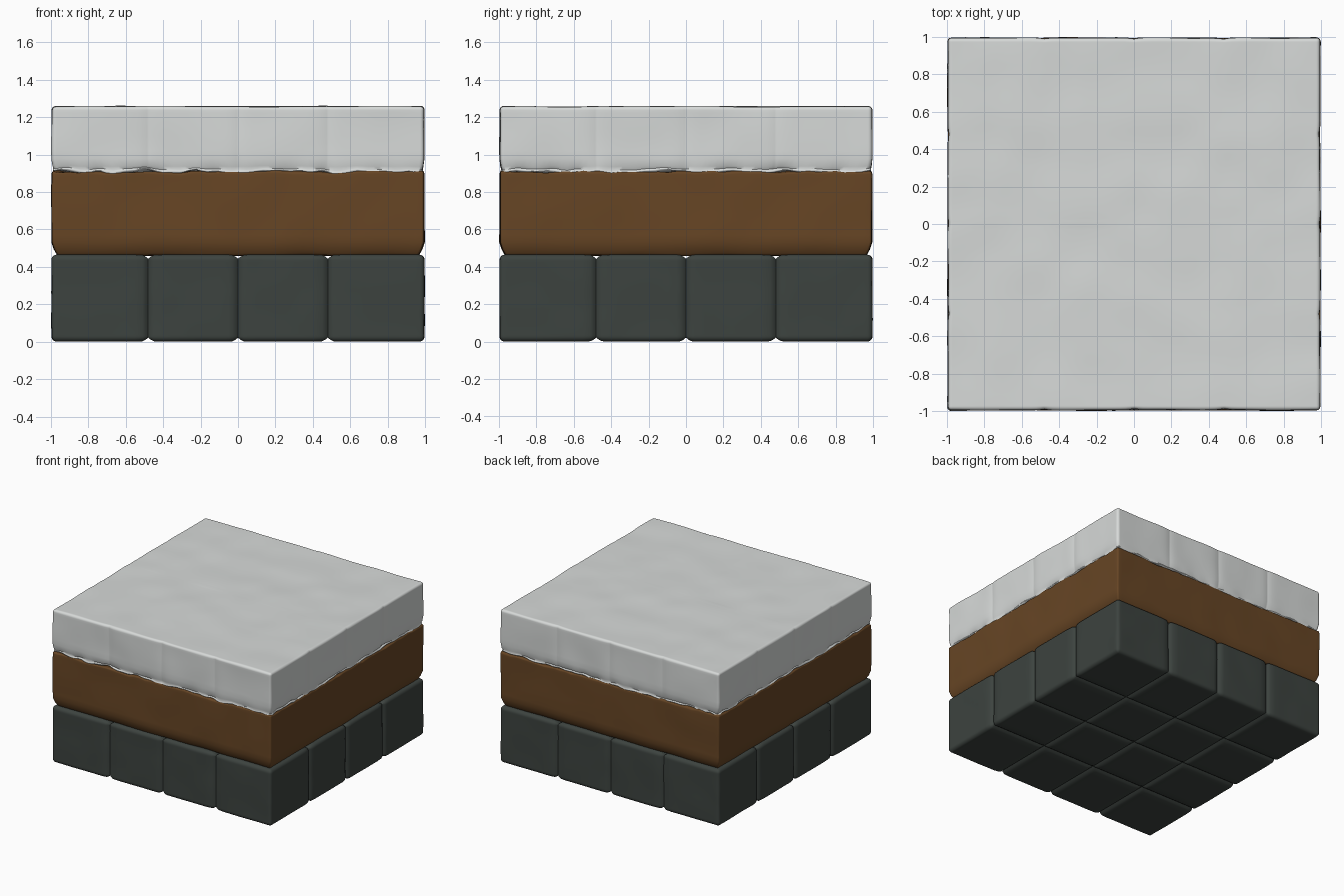
import bpy, bmesh, math
from mathutils import Vector, noise

if "Cube" in bpy.data.objects:
    bpy.data.objects.remove(bpy.data.objects["Cube"])

def material(name, rgb):
    m = bpy.data.materials.new(name)
    m.diffuse_color = (*rgb, 1)
    m.use_nodes = True
    m.node_tree.nodes["Principled BSDF"].inputs["Base Color"].default_value = m.diffuse_color
    return m

SNOW = material("snow white", (0.68, 0.70, 0.69))
DIRT = material("dirt brown", (0.135, 0.060, 0.018))
STONE = material("dark stone", (0.046, 0.056, 0.050))
SEAMS = (-0.48, 0.0, 0.48)

def smoothstep(a, b, t):
    t = min(1, max(0, (t - a) / (b - a)))
    return t * t * (3 - 2 * t)

def ticks(lo, hi, step, radius, seams=()):
    """Grid lines along one axis, denser in the rounded edges and at seams."""
    n = round((hi - lo) / step)
    vals = {round(lo + (hi - lo) * i / n, 4) for i in range(n + 1)}
    for k in (0.25, 0.5, 0.75, 1):
        vals |= {round(lo + radius * k, 4), round(hi - radius * k, 4)}
    for s in seams:
        vals |= {round(s + d, 4) for d in (-.03, -.015, -.006, 0, .006, .015, .03)}
    return sorted(vals)

def layer(name, z0, z1, half, radius, mat, deform, seams=(), step=0.05):
    """Rounded box with gridded sides, pushed about by deform(p, n)."""
    flat = ticks(-half, half, step, radius, seams)
    tall = ticks(z0, z1, 0.04, radius)
    axes = (flat, flat, tall)
    bm = bmesh.new()
    cache = {}
    def vert(*p):
        if p not in cache:
            cache[p] = bm.verts.new(p)
        return cache[p]
    for a in range(3):
        b, c = (a + 1) % 3, (a + 2) % 3
        for end in (0, -1):
            def at(i, j):
                p = [0, 0, 0]
                p[a], p[b], p[c] = axes[a][end], axes[b][i], axes[c][j]
                return vert(*p)
            for i in range(len(axes[b]) - 1):
                for j in range(len(axes[c]) - 1):
                    q = [at(i, j), at(i + 1, j), at(i + 1, j + 1), at(i, j + 1)]
                    bm.faces.new(q if end else q[::-1])
    lo = Vector((-half + radius, -half + radius, z0 + radius))
    hi = Vector((half - radius, half - radius, z1 - radius))
    for v in bm.verts:
        core = Vector([min(max(v.co[i], lo[i]), hi[i]) for i in range(3)])
        n = (v.co - core).normalized()
        v.co = deform(core + n * radius, n)
    me = bpy.data.meshes.new(name)
    bm.to_mesh(me)
    bm.free()
    me.materials.append(mat)
    ob = bpy.data.objects.new(name, me)
    bpy.context.collection.objects.link(ob)
    bpy.ops.object.select_all(action='DESELECT')
    ob.select_set(True)
    bpy.context.view_layer.objects.active = ob
    bpy.ops.object.shade_smooth_by_angle(angle=math.radians(50))
    return ob

def lumps(p, scale, seed):
    return noise.noise(p * scale + Vector((seed, seed * 1.7, seed * 0.3)))

def seam(t, width):
    return max(max(0, 1 - abs(t - s) / width) ** 2 for s in SEAMS)

# Stone base: four by four pillow blocks with narrow grooves
def stone_shape(p, n):
    g = max(seam(p.x, 0.045) * (1 - abs(n.x)), seam(p.y, 0.045) * (1 - abs(n.y)))
    side = max(abs(n.x), abs(n.y))
    return p - n * (0.022 * g + 0.004 * (1 + lumps(p, 5, 3)) * side)

# Dirt: gently dented, undercut along its lower edge, ragged upper edge
def dirt_shape(p, n):
    taper = 1 - 0.026 * (1 - smoothstep(0.46, 0.525, p.z))
    q = p - n * 0.006 * (1 + lumps(p, 4, 11))
    q.x *= taper
    q.y *= taper
    q.z += 0.012 * lumps(p, 14, 5) * smoothstep(0.8, 0.91, p.z)
    return q

# Snow: soft sheet with faint seams and a crumbly, tucked-in lower rim
def snow_shape(p, n):
    side = max(abs(n.x), abs(n.y))
    g = max(seam(p.x, 0.07) * (1 - abs(n.x)), seam(p.y, 0.07) * (1 - abs(n.y)))
    q = p - n * (0.006 * g * side + 0.006 * (1 + lumps(p, 4, 21)))
    rim = 1 - smoothstep(0.90, 0.955, p.z)
    pinch = math.exp(-((p.z - 0.925) / 0.014) ** 2)
    tuck = 1 - pinch * (0.012 + 0.010 * lumps(p, 9, 31))
    q.x *= tuck
    q.y *= tuck
    q.z += rim * 0.022 * lumps(Vector((p.x, p.y, 0)), 11, 41)
    return q

layer("stone_base", 0.0, 0.465, 1.0, 0.03, STONE, stone_shape, SEAMS)
layer("dirt_layer", 0.455, 0.915, 1.0, 0.02, DIRT, dirt_shape)
layer("snow_layer", 0.897, 1.263, 1.0, 0.025, SNOW, snow_shape, SEAMS, 0.03)
